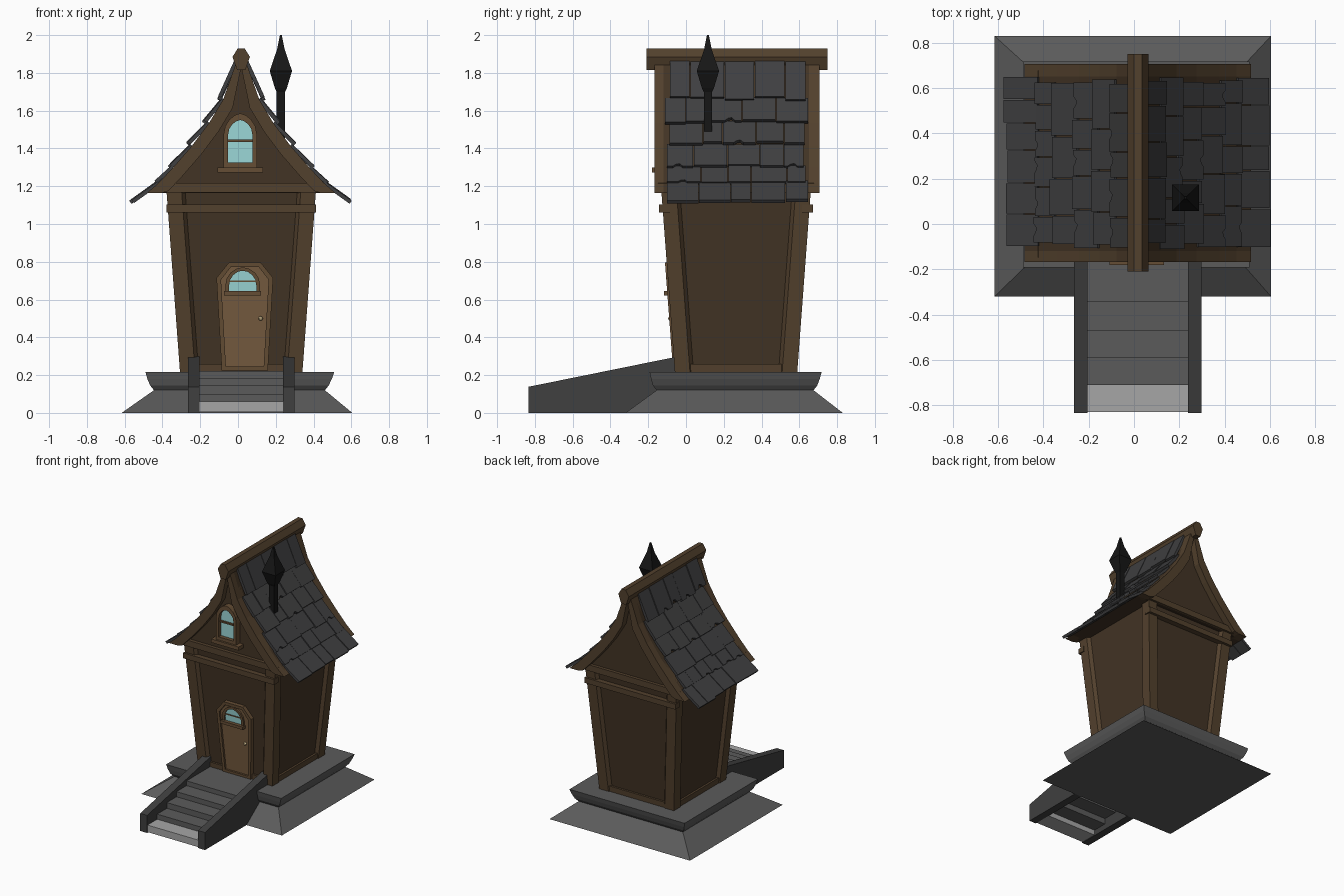
import bpy, bmesh, math, random
from mathutils import Vector

if "Cube" in bpy.data.objects:
    bpy.data.objects.remove(bpy.data.objects["Cube"])

random.seed(4)
CX, CY = 0.017, 0.265          # house centre


def mat(name, r, g, b):
    m = bpy.data.materials.new(name)
    m.diffuse_color = (r, g, b, 1)
    m.use_nodes = True
    m.node_tree.nodes["Principled BSDF"].inputs["Base Color"].default_value = m.diffuse_color
    return m


STONE = mat("stone", .105, .105, .105)
DARK = mat("dark_stone", .05, .05, .05)
PALE = mat("pale_stone", .38, .38, .38)
SLATE = mat("slate", .05, .05, .052)
IRON = mat("iron", .008, .008, .008)
WALL = mat("wall_wood", .055, .034, .018)
TRIM = mat("trim_wood", .085, .052, .026)
DOOR = mat("door_wood", .18, .105, .05)
FRAME = mat("frame_wood", .13, .075, .035)
GLASS = mat("glass", .33, .68, .68)
BRASS = mat("brass", .7, .55, .3)


def finish(name, bm, m):
    bmesh.ops.recalc_face_normals(bm, faces=bm.faces)
    me = bpy.data.meshes.new(name)
    bm.to_mesh(me)
    bm.free()
    me.materials.append(m)
    ob = bpy.data.objects.new(name, me)
    bpy.context.collection.objects.link(ob)
    return ob


def add_loft(bm, rings, closed=False):
    """Skin equal-length rings; cap the ends, or close the loop."""
    vs = [[bm.verts.new(p) for p in r] for r in rings]
    n = len(vs[0])
    pairs = list(zip(vs, vs[1:])) + ([(vs[-1], vs[0])] if closed else [])
    for a, b in pairs:
        for i in range(n):
            j = (i + 1) % n
            bm.faces.new((a[i], a[j], b[j], b[i]))
    if not closed:
        bm.faces.new(vs[0])
        bm.faces.new(vs[-1])


def loft(name, rings, m, closed=False):
    bm = bmesh.new()
    add_loft(bm, rings, closed)
    return finish(name, bm, m)


def rect(x0, x1, y0, y1, z):
    return [(x0, y0, z), (x1, y0, z), (x1, y1, z), (x0, y1, z)]


def square(h, z, cx=CX, cy=CY):
    return rect(cx - h, cx + h, cy - h, cy + h, z)


def box(name, x0, x1, y0, y1, z0, z1, m):
    return loft(name, [rect(x0, x1, y0, y1, z0), rect(x0, x1, y0, y1, z1)], m)


def lean(z, y, k):
    return y - k * (z - .22)


def plate(name, pts, y0, y1, m, k=0.0):
    """Extrude an (x, z) outline through y, leaning forward by k."""
    return loft(name, [[(x, lean(z, y, k), z) for x, z in pts] for y in (y0, y1)], m)


def frame(name, outer, inner, y0, y1, m, k=0.0):
    rings = [(outer, y0), (outer, y1), (inner, y1), (inner, y0)]
    return loft(name, [[(x, lean(z, y, k), z) for x, z in p] for p, y in rings], m, True)


def mirror(half, c):
    """Right-hand (d, z) points, bottom to top, to a full outline about x = c."""
    return [(c + d, z) for d, z in half] + [(c - d, z) for d, z in reversed(half)]


# stone base with a pinched waist
loft("stone_base", [rect(-.616, .605, -.32, .83, 0), rect(-.445, .46, -.155, .675, .12),
                    rect(-.465, .48, -.175, .695, .145), rect(-.48, .497, -.185, .708, .18),
                    rect(-.49, .51, -.193, .718, .217)], STONE)

# entrance steps between two sloping side walls
edges = [-.83, -.71, -.59, -.47, -.345, -.06]
for i, z in enumerate((.06, .10, .145, .185, .222)):
    box(f"step_{i + 1}", -.207, .238, edges[i], edges[i + 1] + .015, z - .055, z, STONE if i else PALE)
side = [(-.835, 0), (-.035, 0), (-.035, .3), (-.835, .138)]
for n, x in (("left", -.265), ("right", .238)):
    loft(f"stair_wall_{n}", [[(x + w, y, z) for y, z in side] for w in (0, .06)], DARK)

# tapered body, sill and corner posts
loft("house_walls", [square(.3, .21), square(.374, 1.2)], WALL)
loft("wall_sill", [square(.318, .215), square(.32, .26)], TRIM)
section = [(0, 0), (.08, 0), (.1, .025), (.1, .1), (.025, .1), (0, .08)]
for sx in (-1, 1):
    for sy in (-1, 1):
        loft("corner_post", [[(CX + sx * (h - u), CY + sy * (h - v), z) for u, v in section]
                             for h, z in ((.324, .215), (.396, 1.18))], TRIM)

# roof profile: half width and height, top to eave
curve = [(.025, 1.86), (.095, 1.66), (.17, 1.535), (.26, 1.415), (.36, 1.3), (.435, 1.22), (.5, 1.163)]
outline = mirror(curve[::-1], CX)
plate("gable_block", outline, -.12, .652, WALL)
inner = [(max(.003, d - .05), z - .045) for d, z in curve[:-1]] + [(.425, 1.163)]
for n, y0, y1 in (("front", -.167, -.09), ("back", .625, .706)):
    for s in (-1, 1):
        rows = [[(CX + s * d, y, z) for (d, z), y in ((a, y0), (b, y0), (b, y1), (a, y1))]
                for a, b in zip(curve, inner)]
        loft(f"barge_board_{n}", rows, TRIM)
for n, s in (("front", -1), ("back", 1)):
    ys = sorted((CY + s * .35, CY + s * .412))
    box(f"gable_beam_{n}", CX - .44, CX + .44, *ys, 1.168, 1.216, TRIM)
    ys = sorted((CY + s * .35, CY + s * .407))
    box(f"wall_beam_{n}", CX - .395, CX + .395, *ys, 1.062, 1.104, TRIM)

# ridge beam
plate("ridge_beam", mirror([(.022, 1.815), (.046, 1.885), (.018, 1.93)], CX), -.21, .75, TRIM)

# overlapping slates, some chipped at the lower edge
tips = [(.125, 1.665), (.205, 1.545), (.29, 1.43), (.385, 1.31), (.46, 1.225), (.587, 1.125)]
for s, n in ((-1, "left"), (1, "right")):
    bm = bmesh.new()
    for row, (a, b) in enumerate(zip(curve, tips)):
        a = Vector((CX + s * (a[0] + .008), 0, a[1] + .008))
        b = Vector((CX + s * b[0], 0, b[1]))
        d = b - a
        nrm = Vector((s * -d.z, 0, abs(d.x))).normalized() if s < 0 else Vector((-d.z, 0, d.x)).normalized()
        if nrm.x * s < 0:
            nrm.x *= -1
        y, end = -.1 + random.uniform(-.012, .025), .64 + random.uniform(-.02, .015)
        while y < end - .03:
            w = random.uniform(.1, .19)
            if end - y - w < .08:
                w = end - y
            t = 1 + random.uniform(-.07, .04)
            pts = [(y, 0), (y + w - .005, 0), (y + w - .005, t)]
            if random.random() < .25:
                c = y + w * random.uniform(.35, .65)
                pts += [(c + .028, t), (c + .01, t - .12), (c - .008, t - .09), (c - .025, t)]
            pts.append((y, t))
            lift = random.uniform(-.003, .003)
            add_loft(bm, [[a + d * q + nrm * h + Vector((0, p, 0)) for p, q in pts]
                          for h in (lift, lift - .02)])
            y += w
    finish(f"roof_slates_{n}", bm, SLATE)

# square chimney pipe with a flared pointed cap
loft("chimney", [square(h, z, .227, .116) for h, z in
                 ((.022, 1.42), (.022, 1.7), (.032, 1.72), (.059, 1.81), (.02, 1.925), (.017, 1.94), (.005, 2.0))], IRON)

# door leaning with the front wall
K, DX = .075, .036
dout = mirror([(.122, .225), (.15, .715), (.083, .797)], DX)
din = mirror([(.1, .245), (.126, .705), (.073, .773)], DX)
frame("door_frame", dout, din, -.068, -.02, FRAME, K)
plate("door_leaf", din, -.053, -.02, DOOR, K)


def arch(hw, z0, z1, z2, c, point=1.0):
    half = [(hw, z0), (hw, z1)] + [(hw * math.cos(t) ** point, z1 + (z2 - z1) * math.sin(t))
                                   for t in (.4, .8, 1.2, 1.5)]
    return mirror(half, c)


WX = .025
frame("door_window_frame", arch(.092, .635, .675, .77, WX), arch(.072, .645, .675, .752, WX), -.066, -.04, FRAME, K)
plate("door_window_glass", arch(.073, .64, .675, .753, WX), -.057, -.04, GLASS, K)
box("door_window_bar", WX - .073, WX + .073, -.099, -.08, .694, .701, FRAME)
box("door_window_sill", WX - .098, WX + .098, -.117, -.07, .622, .645, FRAME)
bm = bmesh.new()
bmesh.ops.create_icosphere(bm, subdivisions=2, radius=.012)
bmesh.ops.translate(bm, verts=bm.verts, vec=(.12, -.083, .5))
finish("door_knob", bm, BRASS)

# gable window
GX = .012
frame("gable_window_frame", arch(.088, 1.3, 1.475, 1.585, GX, 1.2), arch(.064, 1.325, 1.475, 1.55, GX, 1.2),
      -.165, -.11, FRAME)
plate("gable_window_glass", arch(.066, 1.32, 1.475, 1.552, GX, 1.2), -.135, -.11, GLASS)
box("gable_window_bar", GX - .066, GX + .066, -.15, -.12, 1.435, 1.447, FRAME)
box("gable_window_sill", GX - .12, GX + .12, -.18, -.11, 1.272, 1.3, FRAME)
